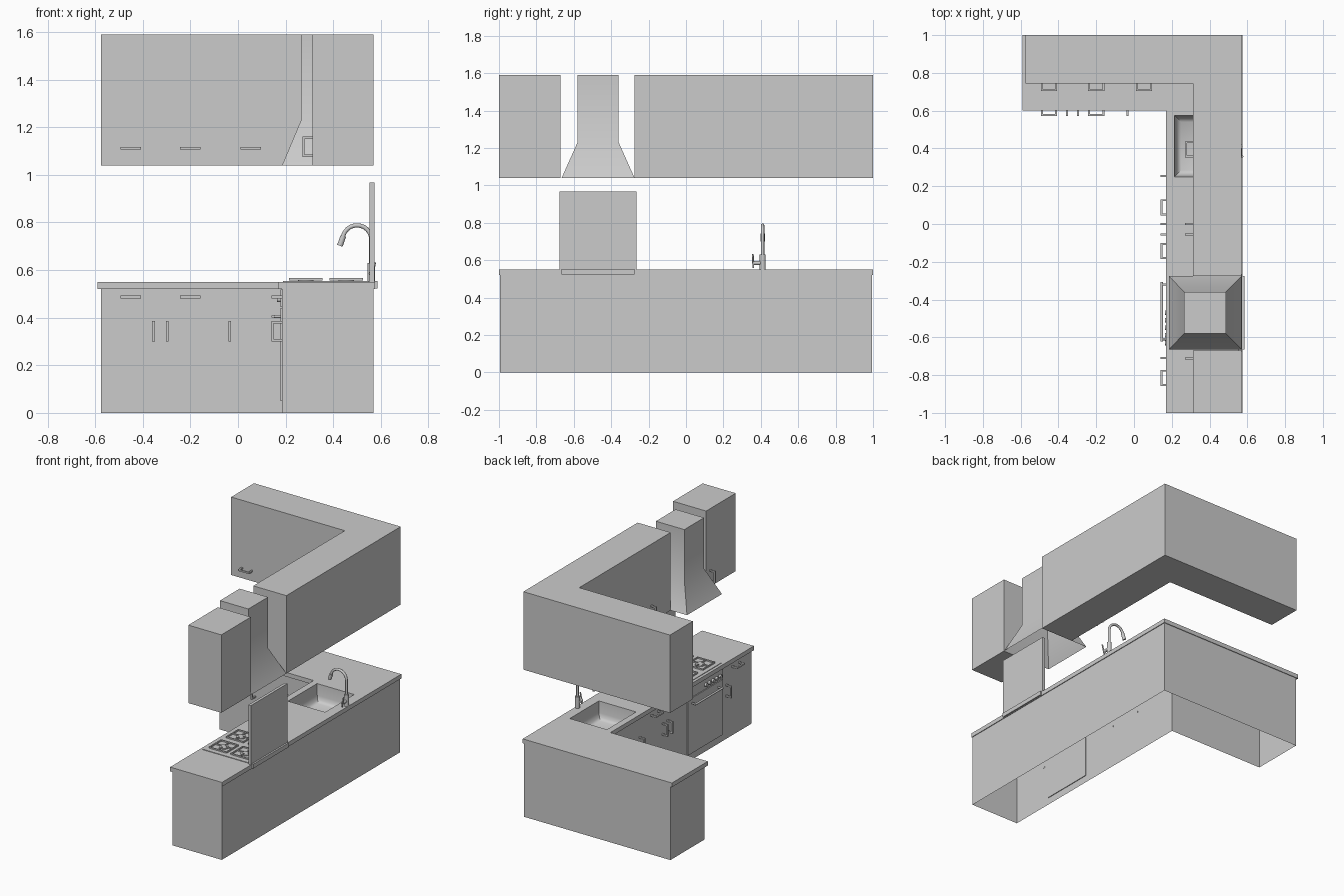
import bpy, bmesh, math
from mathutils import Vector, Matrix

cube = bpy.data.objects.get("Cube")
if cube:
    bpy.data.objects.remove(cube, do_unlink=True)

grey = bpy.data.materials.new("plain_grey")
grey.use_nodes = True
grey.diffuse_color = (0.6, 0.6, 0.6, 1)
grey.node_tree.nodes["Principled BSDF"].inputs["Base Color"].default_value = (0.6, 0.6, 0.6, 1)


def finish(name, bm, smooth=False):
    mesh = bpy.data.meshes.new(name)
    bm.to_mesh(mesh)
    bm.free()
    mesh.materials.append(grey)
    ob = bpy.data.objects.new(name, mesh)
    bpy.context.collection.objects.link(ob)
    if smooth:
        bpy.ops.object.select_all(action='DESELECT')
        ob.select_set(True)
        bpy.context.view_layer.objects.active = ob
        bpy.ops.object.shade_smooth_by_angle(angle=math.radians(40))
    return ob


def add_box(bm, lo, hi):
    lo, hi = Vector(lo), Vector(hi)
    m = Matrix.Translation((lo + hi) / 2) @ Matrix.Diagonal((*(hi - lo), 1))
    bmesh.ops.create_cube(bm, size=1, matrix=m)


def box(name, lo, hi):
    bm = bmesh.new()
    add_box(bm, lo, hi)
    return finish(name, bm)


def prism(name, outline, z0, z1, capped=True):
    """Upright walls on a plan outline, with or without top and bottom."""
    bm = bmesh.new()
    rings = [[bm.verts.new((x, y, z)) for x, y in outline] for z in (z0, z1)]
    n = len(outline)
    for i in range(n):
        j = (i + 1) % n
        bm.faces.new((rings[0][i], rings[0][j], rings[1][j], rings[1][i]))
    if capped:
        bm.faces.new(rings[0][::-1])
        bm.faces.new(rings[1])
    return finish(name, bm)


def l_plan(x0, x1, x2, y0, y1, y2):
    return [(x0, y1), (x1, y1), (x1, y0), (x2, y0), (x2, y2), (x0, y2)]


def loft(bm, sections):
    """Join rectangles (x0, x1, y0, y1, z); returns the rings."""
    rings = [[bm.verts.new(p) for p in ((a, c, z), (b, c, z), (b, d, z), (a, d, z))]
             for a, b, c, d, z in sections]
    for r, s in zip(rings, rings[1:]):
        for i in range(4):
            bm.faces.new((r[i], r[(i + 1) % 4], s[(i + 1) % 4], s[i]))
    return rings


def add_rod(bm, a, b, r, sides=12):
    a, b = Vector(a), Vector(b)
    m = Matrix.Translation((a + b) / 2) @ (b - a).to_track_quat('Z', 'Y').to_matrix().to_4x4()
    bmesh.ops.create_cone(bm, cap_ends=True, segments=sides, radius1=r, radius2=r,
                          depth=(b - a).length, matrix=m)


# Cabinets: open-bottomed base run, closed wall units
prism("base_cabinets", l_plan(-0.575, 0.185, 0.57, -0.995, 0.615, 0.995), 0, 0.521, capped=False)
prism("wall_cabinets", l_plan(-0.575, 0.312, 0.57, -0.275, 0.745, 1), 1.04, 1.59)
box("wall_cabinet_front", (0.312, -1, 1.04), (0.57, -0.67, 1.59))

# Worktop built from plan cells, leaving the sink opening
xs, ys = (-0.59, 0.17, 0.215, 0.505, 0.575), (-1, 0.25, 0.575, 0.6, 1)
bm = bmesh.new()
for i in range(4):
    for j in range(4):
        if (i == 0 and j < 3) or (i == 2 and j == 1):
            continue
        bm.faces.new([bm.verts.new((xs[a], ys[b], 0.52)) for a, b in
                      ((i, j), (i, j + 1), (i + 1, j + 1), (i + 1, j))])
bmesh.ops.remove_doubles(bm, verts=bm.verts, dist=0.0001)
extruded = bmesh.ops.extrude_face_region(bm, geom=bm.faces[:], use_keep_orig=True)
bmesh.ops.translate(bm, vec=(0, 0, 0.03),
                    verts=[v for v in extruded["geom"] if isinstance(v, bmesh.types.BMVert)])
bmesh.ops.recalc_face_normals(bm, faces=bm.faces[:])
finish("worktop", bm)

# Sink basin with rounded lower edges
bm = bmesh.new()
rings = loft(bm, [(0.215 + d, 0.505 - d, 0.25 + d, 0.575 - d, z) for d, z in
                  ((0, 0.55), (0.004, 0.47), (0.012, 0.445), (0.035, 0.43))])
bm.faces.new(rings[-1])
for f in bm.faces:
    f.normal_flip()
finish("sink_basin", bm, smooth=True)

# Cooker hood: flared skirt and square chimney, open below
bm = bmesh.new()
rings = loft(bm, [(0.185, 0.57, -0.665, -0.275, 1.04), (0.265, 0.487, -0.58, -0.36, 1.23),
                  (0.265, 0.487, -0.58, -0.36, 1.59)])
bm.faces.new(rings[-1])
finish("cooker_hood", bm, smooth=True)

# Hob with raised lid and hinge rail
box("hob_plate", (0.19, -0.665, 0.549), (0.55, -0.275, 0.554))
box("hob_lid", (0.553, -0.675, 0.55), (0.573, -0.265, 0.967))
box("hob_hinge_rail", (0.56, -0.665, 0.523), (0.585, -0.275, 0.553))
burners, grates = bmesh.new(), bmesh.new()
for cx in (0.285, 0.455):
    for cy in (-0.565, -0.375):
        add_rod(burners, (cx, cy, 0.553), (cx, cy, 0.56), 0.032, 20)
        h, t = 0.066, 0.004
        for s in (-h, h):
            add_box(grates, (cx + s - t, cy - h, 0.557), (cx + s + t, cy + h, 0.566))
            add_box(grates, (cx - h, cy + s - t, 0.557), (cx + h, cy + s + t, 0.566))
            e = 0.3 * s
            for u, v in ((sorted((e, s)), (-t, t)), ((-t, t), sorted((e, s)))):
                add_box(grates, (cx + u[0], cy + v[0], 0.558), (cx + u[1], cy + v[1], 0.566))
finish("burners", burners, smooth=True)
finish("pan_grates", grates)

# Oven door, control strip, knobs and bar handle
box("oven_door", (0.178, -0.665, 0.05), (0.19, -0.275, 0.44))
box("oven_control_strip", (0.178, -0.665, 0.445), (0.19, -0.275, 0.519))
bm = bmesh.new()
for i in range(5):
    y = -0.63 + i * 0.04
    add_rod(bm, (0.18, y, 0.477), (0.163, y, 0.477), 0.012, 16)
finish("oven_knobs", bm, smooth=True)
bm = bmesh.new()
add_rod(bm, (0.147, -0.622, 0.405), (0.147, -0.308, 0.405), 0.007)
for y in (-0.61, -0.32):
    add_rod(bm, (0.18, y, 0.405), (0.147, y, 0.405), 0.006)
finish("oven_handle", bm, smooth=True)


def handle(name, centre, along, out):
    """Square-section U handle of length 0.086 standing off its panel."""
    c, a, o = Vector(centre), Vector(along), Vector(out)
    side = a.cross(o)
    bm = bmesh.new()
    for mid, half in ((c + o * 0.037, a * 0.043 + o * 0.005),
                      (c + o * 0.018 + a * 0.038, a * 0.005 + o * 0.022),
                      (c + o * 0.018 - a * 0.038, a * 0.005 + o * 0.022)):
        size = half + side * 0.0055
        size = Vector([abs(v) for v in size])
        add_box(bm, mid - size, mid + size)
    finish(name, bm)


X, Y, Z = Vector((1, 0, 0)), Vector((0, 1, 0)), Vector((0, 0, 1))

# Handles on the rear run
for x in (-0.45, -0.2):
    handle("rear_drawer_handle", (x, 0.615, 0.487), X, -Y)
for x in (-0.355, -0.297, -0.035):
    handle("rear_door_handle", (x, 0.615, 0.343), Z, -Y)
for x in (-0.45, -0.2, 0.053):
    handle("rear_wall_handle", (x, 0.745, 1.112), X, -Y)

# Handles on the side run
for y in (0.088, -0.143, -0.815):
    handle("side_drawer_handle", (0.182, y, 0.487), Y, -X)
for y in (0.255, 0, -0.055, -0.71):
    handle("side_door_handle", (0.182, y, 0.343), Z, -X)
handle("side_wall_handle", (0.312, 0.395, 1.112), Y, -X)
for y in (0, -0.055, -0.712):
    handle("side_wall_handle", (0.312, y, 1.118), Z, -X)

# Mixer tap: base, lever and swan-neck spout
bm = bmesh.new()
add_rod(bm, (0.56, 0.41, 0.55), (0.56, 0.41, 0.63), 0.016, 16)
add_rod(bm, (0.56, 0.41, 0.585), (0.56, 0.362, 0.585), 0.011)
add_rod(bm, (0.56, 0.36, 0.56), (0.575, 0.357, 0.632), 0.005)
add_rod(bm, (0.442, 0.41, 0.742), (0.428, 0.41, 0.702), 0.012)
finish("tap_body", bm, smooth=True)
curve = bpy.data.curves.new("tap_spout", 'CURVE')
curve.dimensions = '3D'
curve.bevel_depth = 0.009
curve.bevel_resolution = 2
curve.use_fill_caps = True
path = [(0.56, 0.62)] + [(0.5 + 0.06 * math.cos(t), 0.728 + 0.06 * math.sin(t))
                         for t in [math.radians(a) for a in range(0, 175, 12)]] + [(0.437, 0.725)]
spline = curve.splines.new('POLY')
spline.points.add(len(path) - 1)
for p, (x, z) in zip(spline.points, path):
    p.co = (x, 0.41, z, 1)
curve.materials.append(grey)
bpy.context.collection.objects.link(bpy.data.objects.new("tap_spout", curve))
